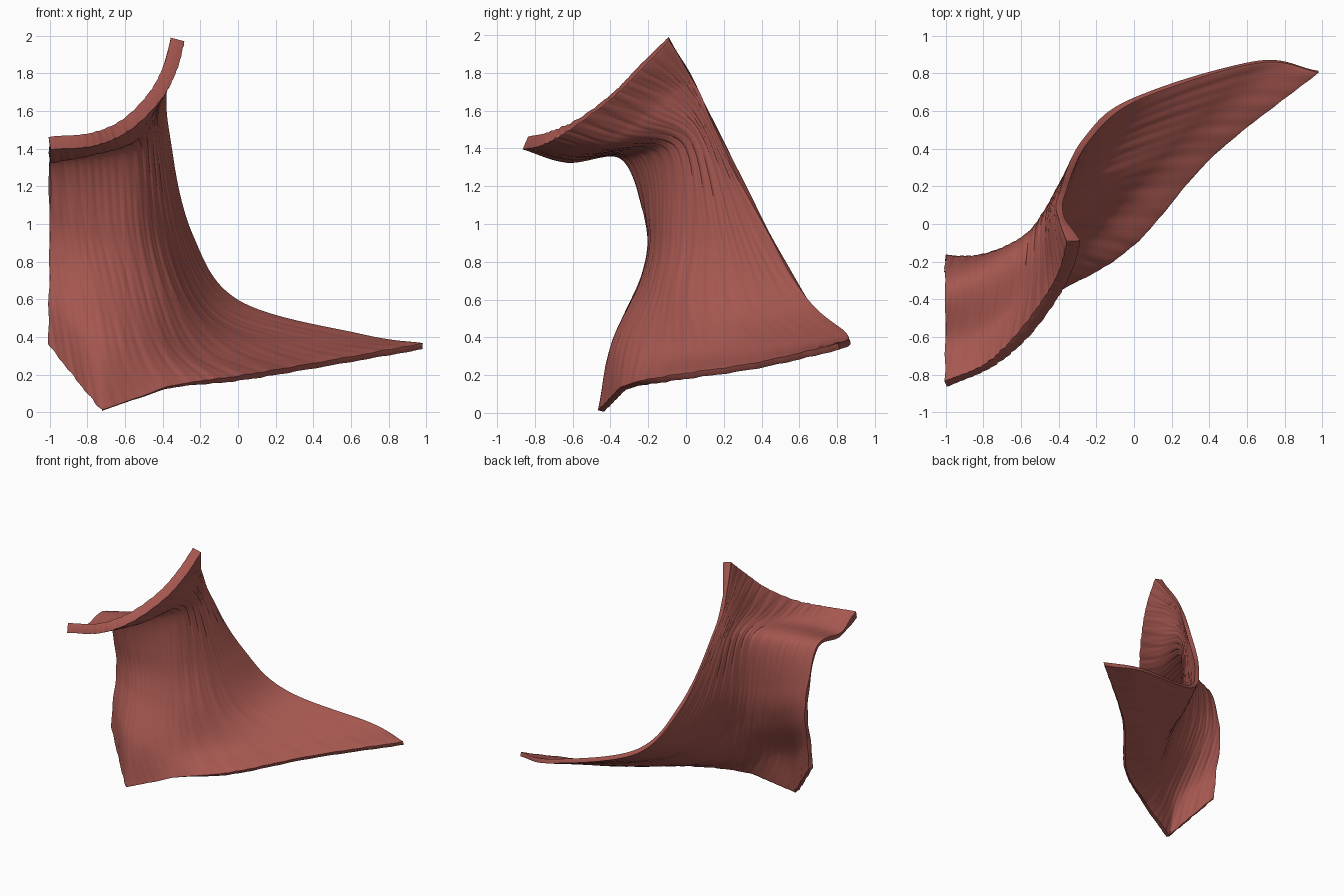
import bpy, bmesh, math, random
from mathutils import Vector

cube = bpy.data.objects.get("Cube")
if cube:
    bpy.data.objects.remove(cube, do_unlink=True)

# Fibre paths running from the lower hem up the neck to the flared lip
inner_edge = [(-1, -.24, .36), (-1, -.22, .57), (-1, -.18, .82), (-1, -.21, 1.06),
              (-1, -.34, 1.36), (-1, -.63, 1.34), (-1, -.85, 1.43)]
front_ridge = [(-.72, -.45, .01), (-.74, -.38, .36), (-.76, -.22, .7), (-.78, -.17, .98),
               (-.78, -.24, 1.37), (-.79, -.56, 1.38), (-.77, -.75, 1.45)]
front_fibre = [(-.38, -.33, .13), (-.47, -.26, .36), (-.52, -.14, .65), (-.56, -.08, .97),
               (-.57, -.1, 1.4), (-.59, -.41, 1.44), (-.59, -.59, 1.53)]
middle_fibre = [(0, -.1, .18), (-.2, 0, .32), (-.34, .02, .6), (-.43, .08, .95),
                (-.47, .03, 1.42), (-.47, -.21, 1.56), (-.44, -.39, 1.68)]
side_fibre = [(.42, .37, .25), (.2, .42, .34), (-.15, .35, .52), (-.33, .27, .9),
              (-.42, .12, 1.45), (-.42, -.05, 1.69), (-.36, -.24, 1.83)]
outer_edge = [(.98, .81, .35), (.65, .86, .4), (0, .66, .58), (-.26, .44, .95),
              (-.38, .17, 1.48), (-.39, .05, 1.74), (-.32, -.09, 1.98)]
FIBRES = [inner_edge, front_ridge, front_fibre, middle_fibre, side_fibre, outer_edge]


def spline(points, t, curve=1):
    """Smooth path through points, t from 0 to 1; curve 0 gives straight runs."""
    p = [Vector(q) for q in points]
    p = [2 * p[0] - p[1]] + p + [2 * p[-1] - p[-2]]
    s = t * (len(points) - 1)
    i = min(int(s), len(points) - 2)
    f = s - i
    a, b, c, d = p[i:i + 4]
    smooth = b + .5 * f * (c - a + f * (2 * a - 5 * b + 4 * c - d + f * (3 * (b - c) + d - a)))
    return b.lerp(c, f).lerp(smooth, curve)


# Curved sheet lofted across the fibres, with a pointed corner on the lower hem
ACROSS, ALONG = 150, 110
bm = bmesh.new()
grid = []
for j in range(ALONG + 1):
    w = j / ALONG
    row = [spline(path, w) for path in FIBRES]
    grid.append([bm.verts.new(spline(row, i / ACROSS, min(1, w * 6 + max(0, i * 5 / ACROSS - 1.5))))
                 for i in range(ACROSS + 1)])
for low, high in zip(grid, grid[1:]):
    for i in range(ACROSS):
        bm.faces.new((low[i], low[i + 1], high[i + 1], high[i]))
bm.normal_update()

# Fine wrinkles that follow the fibres
random.seed(4)
waves = [(random.uniform(60, 190), random.uniform(0, 50), random.uniform(0, 6)) for _ in range(7)]
for j, row in enumerate(grid):
    for i, v in enumerate(row):
        u, w = i / ACROSS, j / ALONG
        relief = sum(math.sin(a * u + b * w + c) for a, b, c in waves)
        shift = v.normal * relief * .0006
        if i == 0:
            shift.x = 0
        v.co += shift

mesh = bpy.data.meshes.new("muscle_sheet")
bm.to_mesh(mesh)
bm.free()
sheet = bpy.data.objects.new("muscle_sheet", mesh)
bpy.context.collection.objects.link(sheet)

# Muscle red
red = bpy.data.materials.new("muscle_red")
red.use_nodes = True
colour = (.38, .095, .08, 1)
red.diffuse_color = colour
red.node_tree.nodes["Principled BSDF"].inputs["Base Color"].default_value = colour
mesh.materials.append(red)

# Body thickness swells toward the lip
swell = sheet.vertex_groups.new(name="lip_swell")
for j in range(ALONG + 1):
    weight = .45 + .55 * max(0, (j / ALONG - .85) / .15)
    start = j * (ACROSS + 1)
    swell.add(range(start, start + ACROSS + 1), weight, 'REPLACE')
solid = sheet.modifiers.new("thickness", 'SOLIDIFY')
solid.thickness = .075
solid.offset = 0
solid.vertex_group = swell.name

# Softly rounded rim
bevel = sheet.modifiers.new("soft_rim", 'BEVEL')
bevel.width = .012
bevel.segments = 2
bevel.limit_method = 'ANGLE'
bevel.angle_limit = math.radians(60)

bpy.context.view_layer.objects.active = sheet
sheet.select_set(True)
bpy.ops.object.shade_smooth_by_angle(angle=math.radians(50))
